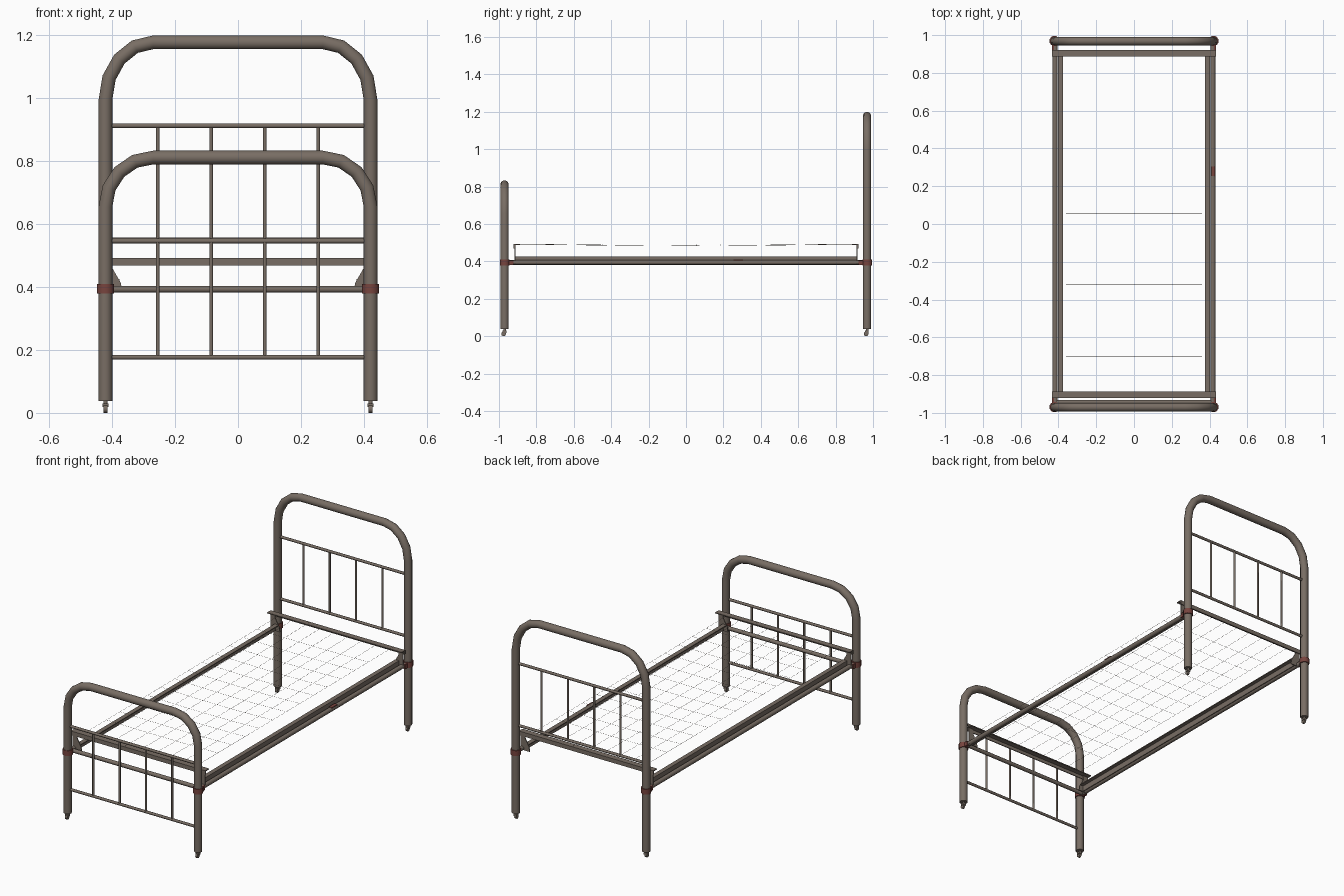
import bpy, bmesh, math
from mathutils import Vector

if "Cube" in bpy.data.objects:
    bpy.data.objects.remove(bpy.data.objects["Cube"])


def material(name, rgb):
    m = bpy.data.materials.new(name)
    m.diffuse_color = (*rgb, 1)
    m.use_nodes = True
    m.node_tree.nodes["Principled BSDF"].inputs["Base Color"].default_value = m.diffuse_color
    return m


METAL = material("weathered_metal", (0.190, 0.155, 0.128))
RED = material("rust_red", (0.185, 0.058, 0.048))


def finish(name, bm, mat, smooth=True):
    bmesh.ops.recalc_face_normals(bm, faces=bm.faces)
    me = bpy.data.meshes.new(name)
    bm.to_mesh(me)
    bm.free()
    ob = bpy.data.objects.new(name, me)
    bpy.context.collection.objects.link(ob)
    me.materials.append(mat)
    if smooth:
        bpy.ops.object.select_all(action='DESELECT')
        ob.select_set(True)
        bpy.context.view_layer.objects.active = ob
        bpy.ops.object.shade_smooth_by_angle(angle=math.radians(50))
    return ob


def sweep(bm, pts, r, sides):
    """Round tube with capped ends along a path."""
    pts = [Vector(p) for p in pts]
    rings = []
    for i, p in enumerate(pts):
        t = (pts[min(i + 1, len(pts) - 1)] - pts[max(i - 1, 0)]).normalized()
        ref = Vector((0, 1, 0)) if abs(t.y) < 0.8 else Vector((0, 0, 1))
        n = t.cross(ref).normalized()
        b = t.cross(n)
        rings.append([bm.verts.new(p + r * (math.cos(a) * n + math.sin(a) * b))
                      for a in (math.tau * (k + 0.5) / sides for k in range(sides))])
    for a, b in zip(rings, rings[1:]):
        for k in range(sides):
            j = (k + 1) % sides
            bm.faces.new((a[k], a[j], b[j], b[k]))
    bm.faces.new(rings[0])
    bm.faces.new(rings[-1])


def tubes(name, paths, r, sides=8, mat=METAL):
    bm = bmesh.new()
    for p in paths:
        sweep(bm, p, r, sides)
    return finish(name, bm, mat)


def prism(name, profile, axis, start, end, mat=METAL):
    """Extrude a 2D profile along x (profile yz) or y (profile xz)."""
    bm = bmesh.new()

    def place(u, v, w):
        return (w, u, v) if axis == 'x' else (u, w, v)
    a = [bm.verts.new(place(u, v, start)) for u, v in profile]
    b = [bm.verts.new(place(u, v, end)) for u, v in profile]
    n = len(a)
    bm.faces.new(a)
    bm.faces.new(b)
    for k in range(n):
        j = (k + 1) % n
        bm.faces.new((a[k], a[j], b[j], b[k]))
    return finish(name, bm, mat, False)


def rect(u0, u1, v0, v1):
    return [(u0, v0), (u1, v0), (u1, v1), (u0, v1)]


PX = 0.421  # post position
BARS = (-0.255, -0.085, 0.085, 0.255)


def bed_end(name, y, bend_z, top, low_rail, high_rail):
    # Bent tube: two legs and a rounded top
    half = [(PX, y, 0.038)]
    for k in range(5):
        a = math.pi / 2 * k / 4
        half.append((0.27 + (PX - 0.27) * math.cos(a), y,
                     bend_z + (top - bend_z) * math.sin(a)))
    path = half + [(-x, yy, z) for x, yy, z in reversed(half)]
    tubes(name + "_frame", [path], 0.0225, 12)
    # Horizontal rails and upright bars
    tubes(name + "_rails", [[(-PX, y, z), (PX, y, z)] for z in (low_rail, high_rail)], 0.008)
    tubes(name + "_bars", [[(x, y, low_rail), (x, y, high_rail)] for x in BARS], 0.0062)


bed_end("headboard", 0.968, 0.995, 1.177, 0.55, 0.912)
bed_end("footboard", -0.97, 0.655, 0.811, 0.177, 0.546)
tubes("footboard_middle_rail", [[(-PX, -0.942, 0.393), (PX, -0.942, 0.393)]], 0.0115)

for end, s in (("head", 1), ("foot", -1)):
    # Angle-iron crossbar carrying the spring wires
    prism(end + "_crossbar",
          [(s * 0.888, 0.492), (s * 0.922, 0.492), (s * 0.922, 0.468),
           (s * 0.917, 0.468), (s * 0.917, 0.487), (s * 0.888, 0.487)],
          'x', -0.435, 0.435)
    for side, m in (("right", 1), ("left", -1)):
        tag = f"{end}_{side}"
        # Gusset joining side rail and crossbar
        prism(tag + "_gusset",
              [(m * x, z) for x, z in ((0.428, 0.488), (0.428, 0.385), (0.368, 0.385),
                                       (0.372, 0.412), (0.398, 0.458), (0.402, 0.488))],
              'y', s * 0.912, s * 0.917)
        # Red clamp collar with a tab on the outer face of the rail
        tubes(tag + "_collar", [[(m * PX, s * 0.969, 0.379), (m * PX, s * 0.969, 0.410)]],
              0.0275, 12, RED)
        prism(tag + "_collar_tab", rect(m * 0.422, m * 0.434, 0.38, 0.406),
              'y', s * 0.922, s * 0.955, RED)
        # Caster: stem, fork and wheel
        x, y = m * PX, s * 0.969
        tubes(tag + "_caster_stem", [[(x, y, 0.022), (x, y, 0.042)]], 0.007, 8)
        prism(tag + "_caster_fork", rect(x - 0.010, x + 0.010, 0.018, 0.030),
              'y', y - 0.012, y + 0.008)
        tubes(tag + "_caster_wheel", [[(x - 0.006, y - 0.006, 0.0125),
                                       (x + 0.006, y - 0.006, 0.0125)]], 0.0127, 10)

# Side rails: outer tube and inner angle iron
for side, m in (("right", 1), ("left", -1)):
    tubes(side + "_outer_rail", [[(m * 0.418, -0.95, 0.395), (m * 0.418, 0.95, 0.395)]], 0.013, 10)
    prism(side + "_inner_rail",
          [(m * x, z) for x, z in ((0.376, 0.425), (0.402, 0.425), (0.402, 0.388),
                                   (0.397, 0.388), (0.397, 0.42), (0.376, 0.42))],
          'y', -0.915, 0.915)
# Rust patch on top of the right rail
prism("rail_rust_patch", rect(0.409, 0.428, 0.404, 0.4092), 'y', 0.255, 0.305, RED)


# Thin sagging spring wires
def sag(x, y):
    return 0.492 - 0.008 * (1 - (x / 0.4) ** 2) * (1 - (y / 0.92) ** 2)


xs = [0.09 * i for i in range(-4, 5)]
ys = [-0.70 + 0.1262 * i for i in range(12)]
wires = [[(x, y, sag(x, y)) for y in [-0.915] + ys + [0.915]] for x in xs]
wires += [[(x, y, sag(x, y)) for x in xs] for y in ys]
tubes("spring_wires", wires, 0.0005, 4)
